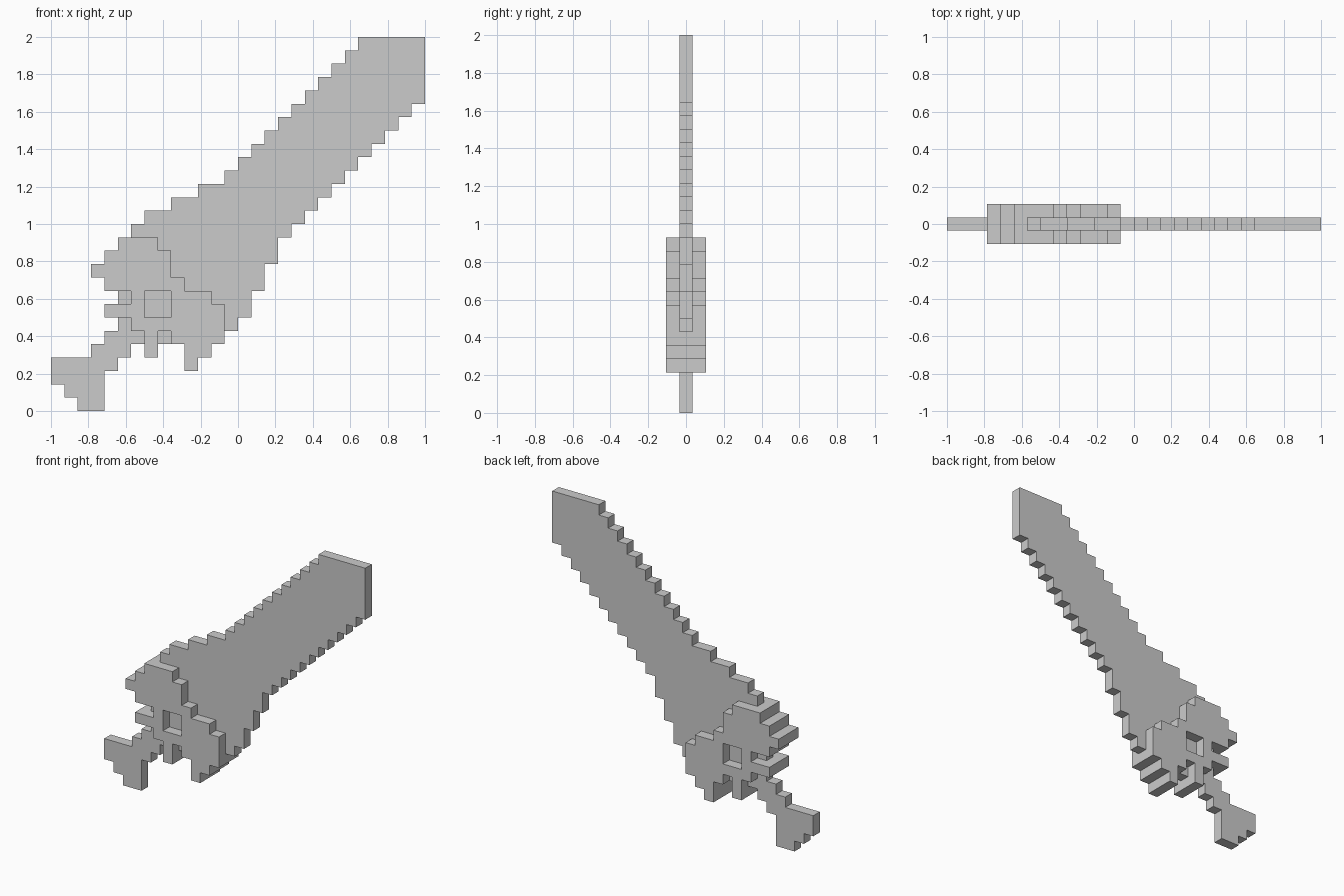
import bpy, bmesh
from mathutils import Vector

if "Cube" in bpy.data.objects:
    bpy.data.objects.remove(bpy.data.objects["Cube"])

U = 2 / 28  # one pixel cell; the sword is drawn on a 28 x 28 cell grid


def cells(rows, layers):
    """Expand {row: [(first_col, end_col), ...]} into a set of voxels."""
    return {(i, k, j) for j, spans in rows.items() for a, b in spans
            for i in range(a, b) for k in layers}


# Blade: steps diagonally, flaring where it meets the guard
blade_rows = {j: [(j - 4, min(j + 5, 28))] for j in range(17, 28)}
blade_rows.update({
    16: [(11, 21)], 15: [(9, 20)], 14: [(7, 19)], 13: [(6, 18)],
    12: [(8, 17)], 11: [(9, 17)], 10: [(9, 16)], 9: [(10, 16)],
    8: [(12, 15)], 7: [(13, 15)], 6: [(13, 14)],
})

# Handle and pommel, plus the thin webs in the guard's side notches
handle_rows = {
    0: [(2, 4)], 1: [(1, 4)], 2: [(0, 4)], 3: [(0, 5)], 4: [(3, 6)],
    5: [(4, 7), (8, 9)], 6: [(5, 6)], 8: [(5, 6)],
}

# Recessed panel in the square window of the guard
panel_rows = {7: [(7, 9)], 8: [(7, 9)]}

# Guard: three cells thick, symmetric about the sword's diagonal
guard_rows = {
    3: [(10, 11)], 4: [(7, 8), (10, 12)], 5: [(7, 8), (9, 13)],
    6: [(6, 13)], 7: [(4, 7), (9, 13)], 8: [(6, 7), (9, 12)],
    9: [(4, 10)], 10: [(3, 9)], 11: [(4, 9)], 12: [(5, 8)],
}

parts = {
    "blade": cells(blade_rows, [0]),
    "handle": cells(handle_rows, [0]),
    "guard_panel": cells(panel_rows, [0]),
    "guard": cells(guard_rows, [-1, 0, 1]),
}
solid = set().union(*parts.values())


def build(name, voxels):
    """Make a mesh from the voxel sides that are exposed on the whole sword."""
    bm = bmesh.new()
    for v in sorted(voxels):
        centre = Vector(((v[0] - 13.5) * U, v[1] * U, (v[2] + 0.5) * U))
        for axis in range(3):
            for sign in (-1, 1):
                n = [0, 0, 0]
                n[axis] = sign
                if tuple(p + q for p, q in zip(v, n)) in solid:
                    continue
                normal = Vector(n)
                s = Vector((0, 0, 0))
                s[(axis + 1) % 3] = 1
                t = normal.cross(s)
                bm.faces.new([bm.verts.new(centre + (normal + s * a + t * b) * U / 2)
                              for a, b in ((-1, -1), (1, -1), (1, 1), (-1, 1))])
    bmesh.ops.remove_doubles(bm, verts=bm.verts, dist=U * 0.01)
    mesh = bpy.data.meshes.new(name)
    bm.to_mesh(mesh)
    bm.free()
    bpy.context.collection.objects.link(bpy.data.objects.new(name, mesh))


for part_name, part_voxels in parts.items():
    build(part_name, part_voxels)
